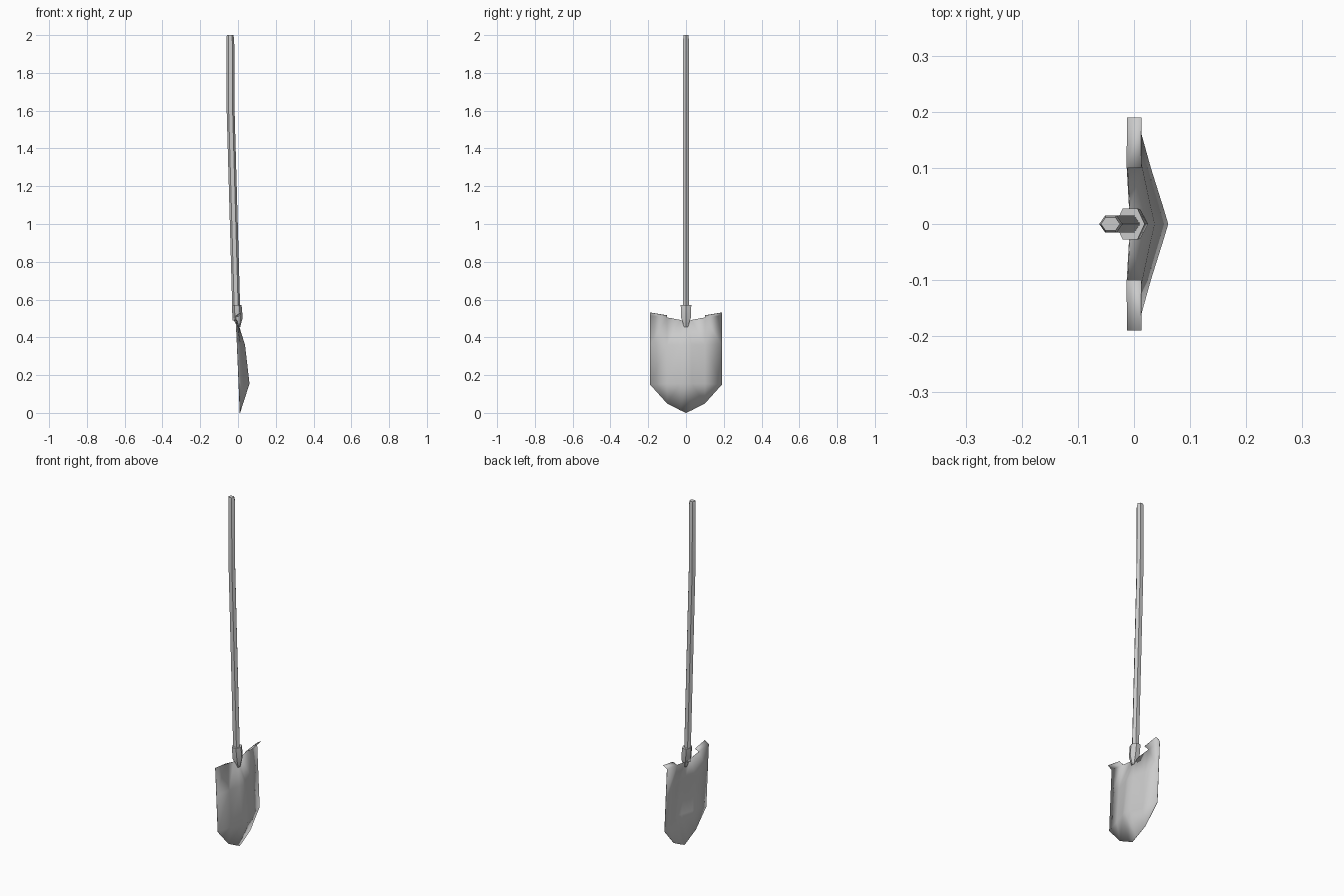
import bpy, math

if "Cube" in bpy.data.objects:
    bpy.data.objects.remove(bpy.data.objects["Cube"])

def make_object(name, verts, faces, angle):
    mesh = bpy.data.meshes.new(name)
    mesh.from_pydata(verts, [], faces)
    obj = bpy.data.objects.new(name, mesh)
    bpy.context.collection.objects.link(obj)
    bpy.ops.object.select_all(action='DESELECT')
    obj.select_set(True)
    bpy.context.view_layer.objects.active = obj
    bpy.ops.object.shade_smooth_by_angle(angle=math.radians(angle))
    return obj

def tube(name, rings, sides=6):
    """Loft capped rings of (centre x, z, x radius, y half width)."""
    verts, faces = [], []
    for cx, z, rx, ry in rings:
        for i in range(sides):
            a = 2 * math.pi * i / sides
            verts.append((cx + rx * math.cos(a), ry * math.sin(a) / 0.866, z))
    for r in range(len(rings) - 1):
        for i in range(sides):
            j = (i + 1) % sides
            a, b = r * sides, (r + 1) * sides
            faces.append((a + i, a + j, b + j, b + i))
    last = (len(rings) - 1) * sides
    faces.append(tuple(reversed(range(sides))))
    faces.append(tuple(range(last, last + sides)))
    return make_object(name, verts, faces, 40)

# Long, slightly bent six-sided handle
tube("handle", [
    (-0.008, 0.49, 0.021, 0.015),
    (-0.010, 0.57, 0.021, 0.015),
    (-0.039, 1.60, 0.021, 0.015),
    (-0.041, 1.98, 0.021, 0.015),
    (-0.042, 2.00, 0.017, 0.012),
])

# Socket that narrows into the blade
tube("socket", [
    (0.004, 0.455, 0.008, 0.010),
    (-0.002, 0.505, 0.027, 0.026),
    (-0.007, 0.57, 0.026, 0.028),
])

# Half of the dished blade: rows run from the centre ridge to the side edge
half = [
    (0.000, 0, 0.475), (-0.008, 0.03, 0.492), (-0.012, 0.10, 0.505), (-0.012, 0.19, 0.515),
    (0.036, 0, 0.36), (0.029, 0.03, 0.36), (0.014, 0.10, 0.36), (-0.005, 0.19, 0.36),
    (0.060, 0, 0.155), (0.051, 0.03, 0.155), (0.029, 0.10, 0.155), (0.004, 0.19, 0.15),
    (0.010, 0, 0.0), (0.010, 0.03, 0.014), (0.008, 0.10, 0.05),
    # Raised lip of the foot rest
    (0.013, 0.10, 0.516), (0.013, 0.19, 0.531),
]
faces = [(r * 4 + c, r * 4 + c + 4, r * 4 + c + 5, r * 4 + c + 1)
         for r in range(2) for c in range(3)]
faces += [(8, 12, 13, 9), (9, 13, 14, 10), (10, 14, 11), (2, 3, 16, 15)]
blade = make_object("blade", half, faces, 30)
mirror = blade.modifiers.new("Mirror", 'MIRROR')
mirror.use_axis = (False, True, False)
mirror.use_clip = True

# Thin sheet metal
sheet = blade.modifiers.new("Thickness", 'SOLIDIFY')
sheet.thickness = 0.002
sheet.offset = 0
